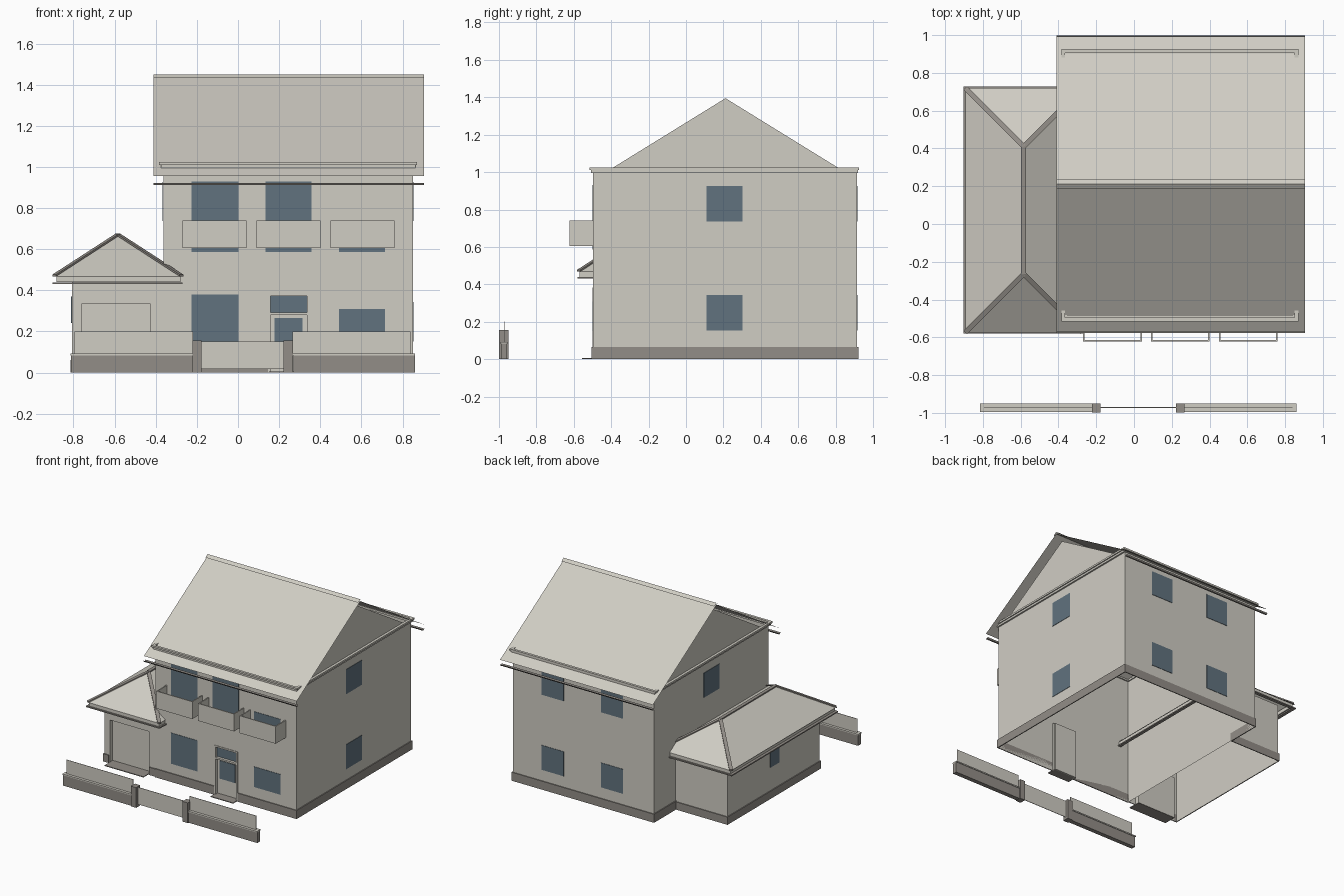
import bpy
from mathutils import Vector

if "Cube" in bpy.data.objects:
    bpy.data.objects.remove(bpy.data.objects["Cube"])


def material(name, rgb):
    m = bpy.data.materials.new(name)
    m.diffuse_color = (*rgb, 1)
    m.use_nodes = True
    m.node_tree.nodes["Principled BSDF"].inputs["Base Color"].default_value = m.diffuse_color
    return m


PLASTER = material("pale plaster", (0.63, 0.61, 0.55))
STONE = material("dark stone", (0.29, 0.27, 0.245))
GLASS = material("blue glass", (0.12, 0.17, 0.21))


def mesh(name, faces, mat):
    """Object from a list of polygons, each a list of points."""
    verts, index, polys = [], {}, []
    for f in faces:
        poly = []
        for p in f:
            key = tuple(round(c, 5) for c in p)
            if key not in index:
                index[key] = len(verts)
                verts.append(key)
            poly.append(index[key])
        polys.append(poly)
    me = bpy.data.meshes.new(name)
    me.from_pydata(verts, [], polys)
    me.materials.append(mat)
    ob = bpy.data.objects.new(name, me)
    bpy.context.collection.objects.link(ob)
    return ob


def box_faces(x0, x1, y0, y1, z0, z1):
    a, b, c, d = (x0, y0), (x1, y0), (x1, y1), (x0, y1)
    faces = [[(*p, z0), (*q, z0), (*q, z1), (*p, z1)]
             for p, q in ((a, b), (b, c), (c, d), (d, a))]
    faces.append([(*p, z1) for p in (a, b, c, d)])
    faces.append([(*p, z0) for p in (d, c, b, a)])
    return faces


def box(name, mat, *bounds):
    return mesh(name, box_faces(*bounds), mat)


def wall(p, q, z0, z1):
    """Upright rectangle, facing right of the way from p to q."""
    return [(*p, z0), (*q, z0), (*q, z1), (*p, z1)]


def door_wall(x0, x1, y, top, d0, d1, dtop, depth):
    """Front wall with a door opening and its reveals."""
    yi = y + depth
    return [wall((x0, y), (d0, y), 0, top), wall((d1, y), (x1, y), 0, top),
            wall((d0, y), (d1, y), dtop, top),
            wall((d0, y), (d0, yi), 0, dtop), wall((d1, yi), (d1, y), 0, dtop),
            [(d0, y, dtop), (d0, yi, dtop), (d1, yi, dtop), (d1, y, dtop)]]


def ring(name, mat, x0, x1, y0, y1, z0, z1, w):
    f = box_faces(x0, x1, y0, y0 + w, z0, z1) + box_faces(x0, x1, y1 - w, y1, z0, z1)
    f += box_faces(x0, x0 + w, y0 + w, y1 - w, z0, z1)
    f += box_faces(x1 - w, x1, y0 + w, y1 - w, z0, z1)
    return mesh(name, f, mat)


def bar(name, mat, p, q, w, h):
    """Flat strip of width w and height h along a sloping line."""
    p, q = Vector(p), Vector(q)
    d = (q - p).normalized()
    s = d.cross(Vector((0, 0, 1))).normalized() * w / 2
    u = Vector((0, 0, h))
    a, b = [p - s, p + s, p + s + u, p - s + u], [q - s, q + s, q + s + u, q - s + u]
    faces = [[a[i], a[(i + 1) % 4], b[(i + 1) % 4], b[i]] for i in range(4)]
    return mesh(name, faces + [a[::-1], b], mat)


# Main house walls, open below, with gable ends
X0, X1, Y0, Y1, TOP = -0.363, 0.85, -0.497, 0.914, 1.0
MID = 0.211
main = door_wall(X0, X1, Y0, TOP, 0.15, 0.343, 0.38, 0.02)
main += [wall((X1, Y0), (X1, Y1), 0, TOP), wall((X1, Y1), (X0, Y1), 0, TOP),
         wall((X0, Y1), (X0, Y0), 0, TOP)]
for x, s in ((X1, 1), (X0, -1)):
    main.append([(x, MID - s * 0.64, TOP), (x, MID + s * 0.64, TOP), (x, MID, 1.395)])
mesh("house_walls", main, PLASTER)

# Stepped cornice around the wall tops
ring("cornice_lower", PLASTER, X0 - 0.012, X1 + 0.012, Y0 - 0.01, Y1 + 0.006, 0.995, 1.01, 0.02)
ring("cornice_upper", PLASTER, X0 - 0.022, X1 + 0.02, Y0 - 0.018, Y1 + 0.012, 1.01, 1.024, 0.02)

# Main roof sheets, ridge cap and gutters
RX0, RX1 = -0.41, 0.905
for label, s in (("front", -1), ("back", 1)):
    e = MID + s * 0.782
    f = [(RX0, e, 0.955), (RX1, e, 0.955), (RX1, MID, 1.435), (RX0, MID, 1.435)]
    mesh("main_roof_" + label, [f if s < 0 else f[::-1]], PLASTER)
    r = MID + s * 0.027
    f = [(RX0, r, 1.433), (RX1, r, 1.433), (RX1, MID, 1.45), (RX0, MID, 1.45)]
    mesh("ridge_cap_" + label, [f if s < 0 else f[::-1]], PLASTER)
    prof = [(MID + s * 0.764, 0.921), (MID + s * 0.769, 0.911),
            (MID + s * 0.782, 0.911), (MID + s * 0.787, 0.921)]
    mesh("main_gutter_" + label,
         [[(RX0, *a), (RX1, *a), (RX1, *b), (RX0, *b)] for a, b in zip(prof, prof[1:])], STONE)

# Garage walls
GX, GY0, GY1, GT = -0.807, -0.49, 0.645, 0.46
garage = door_wall(GX, X0, GY0, GT, -0.76, -0.425, 0.333, 0.035)
garage += [wall((X0, GY1), (GX, GY1), 0, GT), wall((GX, GY1), (GX, GY0), 0, GT)]
mesh("garage_walls", garage, PLASTER)
mesh("garage_door", [wall((-0.76, GY0 + 0.035), (-0.425, GY0 + 0.035), 0, 0.333)], PLASTER)
box("garage_step", STONE, -0.76, -0.425, -0.555, GY0 + 0.035, 0, 0.006)

# Garage hip roof with fascia, gutter and hip caps
EX0, EX1, EY0, EY1, EZ = -0.893, -0.275, -0.574, 0.72, 0.468
RX, RY0, RY1, RZ = -0.584, -0.265, 0.41, 0.668
a, b, c, d = (EX0, EY0, EZ), (EX1, EY0, EZ), (EX1, EY1, EZ), (EX0, EY1, EZ)
r0, r1 = (RX, RY0, RZ), (RX, RY1, RZ)
mesh("garage_roof", [[a, b, r0], [b, c, r1, r0], [c, d, r1], [d, a, r0, r1]], PLASTER)
ring("garage_fascia", PLASTER, EX0 + 0.01, EX1 - 0.004, EY0 + 0.004, EY1 - 0.004, 0.44, EZ, 0.012)
ring("garage_gutter", STONE, EX0 - 0.01, EX1 + 0.006, EY0 - 0.006, EY1 + 0.008, 0.43, 0.439, 0.024)
for corner, end in ((a, r0), (b, r0), (c, r1), (d, r1)):
    bar("hip_cap", STONE, corner, end, 0.026, 0.009)
bar("garage_ridge_cap", STONE, r0, r1, 0.026, 0.009)

# Plinth strips, broken at the doors
T = 0.007
for x0, x1 in ((X0, 0.146), (0.347, X1 + T)):
    box("house_plinth_front", STONE, x0, x1, Y0 - T, Y0, 0, 0.066)
box("house_plinth_right", STONE, X1, X1 + T, Y0, Y1, 0, 0.066)
box("house_plinth_back", STONE, X0 - T, X1 + T, Y1, Y1 + T, 0, 0.066)
box("house_plinth_left", STONE, X0 - T, X0, GY1, Y1, 0, 0.066)
for x0, x1 in ((GX - T, -0.765), (-0.42, X0)):
    box("garage_plinth_front", STONE, x0, x1, GY0 - T, GY0, 0, 0.06)
box("garage_plinth_left", STONE, GX - T, GX, GY0, GY1, 0, 0.06)
box("garage_plinth_back", STONE, GX - T, X0, GY1, GY1 + T, 0, 0.06)

# Windows as thin plates
P = 0.004
for x0, x1, z0, z1 in ((-0.226, 0.002, 0.587, 0.93), (0.133, 0.357, 0.587, 0.93),
                       (0.49, 0.716, 0.587, 0.737), (-0.226, 0.002, 0.14, 0.38),
                       (0.49, 0.716, 0.15, 0.308)):
    box("front_window", GLASS, x0, x1, Y0 - P, Y0 - 0.001, z0, z1)
for z0, z1 in ((0.152, 0.343), (0.736, 0.927)):
    box("right_window", GLASS, X1 + 0.001, X1 + P, 0.11, 0.303, z0, z1)
    for x in (-0.1, 0.41):
        box("back_window", GLASS, x, x + 0.19, Y1 + 0.001, Y1 + P, z0, z1)
box("left_window", GLASS, X0 - P, X0 - 0.001, 0.11, 0.303, 0.736, 0.927)
box("garage_window", GLASS, GX - P, GX - 0.001, 0.01, 0.12, 0.24, 0.37)

# Entrance door with frame, transom light and pane
DY = Y0 + 0.02
box("door_leaf", PLASTER, 0.15, 0.343, DY, DY + 0.01, 0, 0.38)
for x0, x1, z0, z1 in ((0.146, 0.158, 0, 0.384), (0.335, 0.347, 0, 0.384),
                       (0.158, 0.335, 0.372, 0.384), (0.158, 0.335, 0.28, 0.293)):
    box("door_frame", PLASTER, x0, x1, Y0 - 0.004, DY, z0, z1)
box("door_transom_light", GLASS, 0.158, 0.335, DY - 0.004, DY - 0.001, 0.293, 0.372)
box("door_pane", GLASS, 0.177, 0.313, DY - 0.004, DY - 0.001, 0.125, 0.265)
box("door_step", STONE, 0.15, 0.343, -0.55, DY, 0, 0.006)

# Balcony parapets without floors
for x0 in (-0.269, 0.09, 0.449):
    x1, w = x0 + 0.311, 0.008
    f = box_faces(x0, x1, -0.622, -0.622 + w, 0.605, 0.74)
    for x in (x0, x1 - w):
        f += box_faces(x, x + w, -0.622 + w, Y0, 0.605, 0.74)
    mesh("balcony", f, PLASTER)

# Street fence: low walls with caps and panels, posts and gate
for x0, x1, p0, p1 in ((-0.815, -0.22, -0.795, -0.22), (0.265, 0.86, 0.265, 0.838)):
    box("fence_wall", STONE, x0 + 0.004, x1, -0.99, -0.956, 0, 0.083)
    box("fence_cap", PLASTER, x0, x1, -0.995, -0.951, 0.083, 0.092)
    box("fence_panel", PLASTER, p0, p1, -0.974, -0.971, 0.092, 0.2)
for x in (-0.222, 0.222):
    box("fence_post", STONE, x, x + 0.045, -0.999, -0.949, 0, 0.157)
box("gate", PLASTER, -0.177, 0.222, -0.974, -0.97, 0.017, 0.15)
